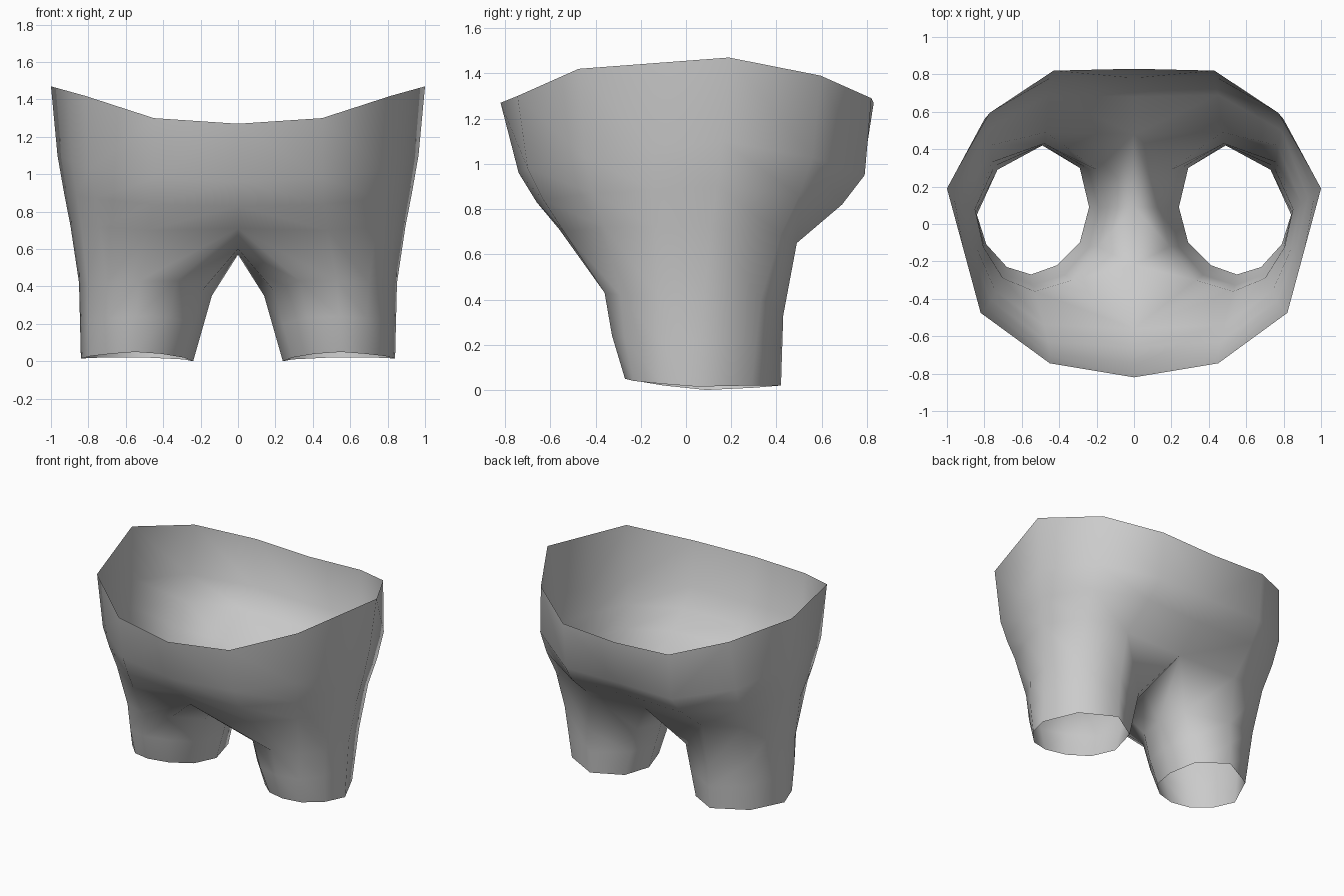
import bpy
from mathutils import Vector

if "Cube" in bpy.data.objects:
    bpy.data.objects.remove(bpy.data.objects["Cube"])

# Right-half body sections, front centre round to back centre
waist = [(0, -.82, 1.27), (.45, -.745, 1.30), (.82, -.475, 1.42), (1, .19, 1.47),
         (.77, .595, 1.39), (.43, .82, 1.29), (0, .83, 1.27)]
hip = [(0, -.74, .96), (.45, -.70, .98), (.79, -.45, 1.03), (.965, .16, 1.1),
       (.80, .56, 1.03), (.43, .79, .95), (0, .78, .95)]
seat = [(0, -.66, .83), (.46, -.63, .84), (.765, -.41, .87), (.93, .14, .9),
        (.79, .50, .86), (.45, .69, .82), (0, .68, .82)]
thigh = [(0, -.56, .71), (.48, -.54, .70), (.74, -.36, .72), (.895, .11, .72),
         (.77, .42, .69), (.47, .49, .65), (0, .48, .65)]

# Leg sections: same columns, with the inner-leg points last
knee = [(.33, -.30, .43), (.53, -.36, .43), (.70, -.29, .42), (.85, .08, .42),
        (.76, .33, .40), (.48, .43, .33), (.20, .29, .37), (.14, .09, .35), (.19, -.12, .38)]
hem = [(.41, -.22, .04), (.55, -.27, .05), (.68, -.23, .04), (.84, .05, .015),
       (.73, .29, .02), (.49, .42, .02), (.29, .30, .01), (.24, .09, 0), (.29, -.10, .02)]
crotch = [(0, .09, .57), (0, -.22, .60)]


def add_side_column(ring, bulge):
    """Insert an extra point on the wide outer side of a section."""
    pts = [Vector(p) for p in ring]
    mid = (pts[2] + pts[3]) / 2 + Vector((bulge, -bulge * .6, 0))
    return pts[:3] + [mid] + pts[3:]


body = [add_side_column(r, b) for r, b in
        ((waist, 0), (hip, .01), (seat, .015), (thigh, .02))]
knee, hem = add_side_column(knee, .03), add_side_column(hem, .03)
shin = [(a + b) / 2 + Vector((0, -.012 if a.y < 0 else 0, 0)) for a, b in zip(knee, hem)]
leg_top = body[3] + [Vector(p) for p in crotch]

verts, faces = [], []


def loft(rings, closed):
    """Skin quads between neighbouring sections."""
    n = len(rings[0])
    base = len(verts)
    for ring in rings:
        verts.extend(ring)
    for r in range(len(rings) - 1):
        for i in range(n if closed else n - 1):
            j = (i + 1) % n
            a, b = base + r * n, base + (r + 1) * n
            faces.append((a + i, b + i, b + j, a + j))


loft(body, False)                       # hips and seat
loft([leg_top, knee, shin, hem], True)  # leg

mesh = bpy.data.meshes.new("shorts")
mesh.from_pydata(verts, [], faces)
shorts = bpy.data.objects.new("shorts", mesh)
bpy.context.collection.objects.link(shorts)
bpy.context.view_layer.objects.active = shorts
shorts.select_set(True)

# Weld the leg to the hips, then mirror the half
weld = shorts.modifiers.new("weld", 'WELD')
weld.merge_threshold = .001
mirror = shorts.modifiers.new("mirror", 'MIRROR')
mirror.use_clip = True
bpy.ops.object.modifier_apply(modifier="weld")
bpy.ops.object.modifier_apply(modifier="mirror")

# Consistent outward faces, smooth shading
bpy.ops.object.mode_set(mode='EDIT')
bpy.ops.mesh.select_all(action='SELECT')
bpy.ops.mesh.normals_make_consistent(inside=False)
bpy.ops.object.mode_set(mode='OBJECT')
bpy.ops.object.shade_smooth()
